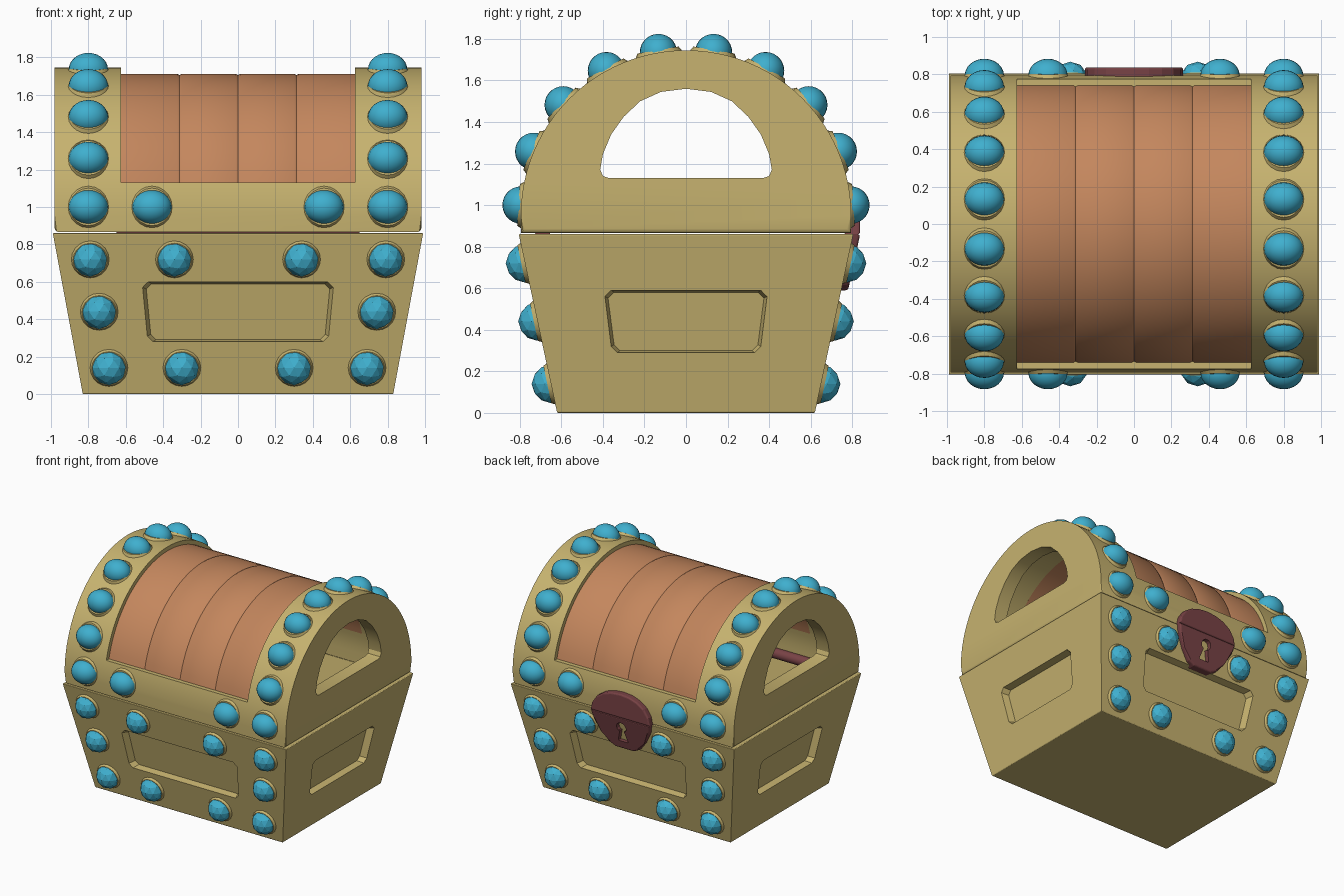
import bpy, bmesh
from math import sin, cos, pi, radians, asin
from mathutils import Vector, Matrix

if "Cube" in bpy.data.objects:
    bpy.data.objects.remove(bpy.data.objects["Cube"])


def material(name, rgb):
    m = bpy.data.materials.new(name)
    m.diffuse_color = (*rgb, 1)
    m.use_nodes = True
    m.node_tree.nodes["Principled BSDF"].inputs["Base Color"].default_value = m.diffuse_color
    return m


GOLD = material("gold", (0.57, 0.45, 0.16))
WOOD = material("wood", (0.55, 0.24, 0.11))
TEAL = material("gem", (0.05, 0.43, 0.62))
RED = material("lock", (0.19, 0.055, 0.06))


def finish(name, bm, mat=None, smooth=False):
    bmesh.ops.recalc_face_normals(bm, faces=bm.faces)
    me = bpy.data.meshes.new(name)
    bm.to_mesh(me)
    bm.free()
    ob = bpy.data.objects.new(name, me)
    bpy.context.collection.objects.link(ob)
    if mat:
        me.materials.append(mat)
    if smooth:
        shade(ob)
    return ob


def activate(ob):
    bpy.ops.object.select_all(action='DESELECT')
    ob.select_set(True)
    bpy.context.view_layer.objects.active = ob


def shade(ob, angle=35):
    activate(ob)
    bpy.ops.object.shade_smooth_by_angle(angle=radians(angle))


def loft(name, a, b, mat=None, bevel=0):
    """Solid between two matching rings of points."""
    bm = bmesh.new()
    va, vb = [bm.verts.new(p) for p in a], [bm.verts.new(p) for p in b]
    caps = [bm.faces.new(va), bm.faces.new(vb)]
    n = len(a)
    for i in range(n):
        j = (i + 1) % n
        bm.faces.new((va[i], va[j], vb[j], vb[i]))
    if bevel:
        edges = {e for f in caps for e in f.edges}
        bmesh.ops.bevel(bm, geom=list(edges), offset=bevel, segments=3,
                        profile=0.5, affect='EDGES')
    return finish(name, bm, mat)


def cut(ob, cutter):
    cutter.hide_render = True
    m = ob.modifiers.new("cut", 'BOOLEAN')
    m.operation, m.solver, m.object = 'DIFFERENCE', 'EXACT', cutter
    activate(ob)
    bpy.ops.object.modifier_apply(modifier=m.name)
    bpy.data.objects.remove(cutter)


def rect(x, y, z):
    return [(-x, -y, z), (x, -y, z), (x, y, z), (-x, y, z)]


# Tapered chest body, hollow inside
H = 0.86


def wall(z, side):
    return (0.83 + 0.16 * z / H) if side else (0.62 + 0.185 * z / H)


body = loft("chest_body", rect(0.83, 0.62, 0), rect(0.99, 0.805, H), GOLD, 0.006)
cut(body, loft("hollow", rect(0.745, 0.535, 0.1), rect(0.905, 0.72, H + 0.06)))

# Recessed panels on all four walls
for side in (False, True):
    top, bot, z0, z1 = (0.39, 0.36, 0.29, 0.59) if side else (0.51, 0.485, 0.28, 0.6)
    c = 0.03
    outline = [(bot - c, z0), (bot, z0 + c), (top, z1 - c), (top - c, z1)]
    outline += [(-u, z) for u, z in reversed(outline)]
    for s in (-1, 1):
        rings = []
        for d in (0.03, -0.055):
            ring = []
            for u, z in outline:
                zz = 0.44 + (z - 0.44) * (1 + 1.2 * d)
                uu, w = u * (1 + 0.7 * d), s * (wall(zz, side) + d)
                ring.append((w, uu, zz) if side else (uu, w, zz))
            rings.append(ring)
        cut(body, loft("recess", *rings))

# Arched lid with open ends
CZ = 0.95


def arch(x, r, base, n=48):
    pts = [(x, r * cos(pi * i / n), CZ + r * sin(pi * i / n)) for i in range(n + 1)]
    return [(x, r, base)] + pts + [(x, -r, base)]


lid = loft("lid_frame", arch(-0.98, 0.795, 0.866), arch(0.98, 0.795, 0.866), GOLD, 0.02)
cut(lid, loft("hollow", arch(-0.87, 0.7, 0.7), arch(0.87, 0.7, 0.7)))
win = [(0.37, 1.13), (0.4, 1.14), (0.413, 1.17), (0.4, 1.245), (0.36, 1.34), (0.3, 1.425),
       (0.22, 1.5), (0.12, 1.545), (0, 1.56)]
win += [(-y, z) for y, z in reversed(win[:-1])]
cut(lid, loft("window", [(-1.2, y, z) for y, z in win], [(1.2, y, z) for y, z in win]))
cut(lid, loft("opening", rect(0.625, 1, 1.13), rect(0.625, 1, 2)))
shade(lid, 30)

# Curved wooden planks filling the lid, with shallow seams
bm = bmesh.new()
a0 = asin((1.13 - CZ) / 0.762)
xs, rs = [-0.625], [0.762]
for k in range(1, 4):
    x = -0.625 + 1.25 * k / 4
    xs += [x - 0.012, x, x + 0.012]
    rs += [0.762, 0.756, 0.762]
xs.append(0.625)
rs.append(0.762)
loop = list(zip(xs, rs)) + [(0.625, 0.7), (-0.625, 0.7)]
prev, N = None, 40
for i in range(N + 1):
    a = a0 + (pi - 2 * a0) * i / N
    row = [bm.verts.new((x, r * cos(a), CZ + r * sin(a))) for x, r in loop]
    if prev:
        for j in range(len(row)):
            k = (j + 1) % len(row)
            bm.faces.new((prev[j], prev[k], row[k], row[j]))
    if i in (0, N):
        bm.faces.new(row)
    prev = row
finish("lid_planks", bm, WOOD, True)


# Gems with raised gold settings
def setting(bm, p, normal, r):
    rot = Vector(normal).to_track_quat('Z', 'Y').to_matrix().to_4x4()
    bmesh.ops.create_cone(bm, cap_ends=True, segments=20, radius1=r * 1.3, radius2=r * 1.08,
                          depth=0.035, matrix=Matrix.Translation(p) @ rot)


gems, cut_gems, settings = bmesh.new(), bmesh.new(), bmesh.new()
lid_spots = []
for i in range(10):
    a = radians(3.6 + 19.2 * i)
    lid_spots += [(x, a) for x in (-0.8, 0.8)]
    if i in (0, 9):
        lid_spots += [(x, a) for x in (-0.46, 0.46)]
for x, a in lid_spots:
    p = (x, 0.795 * cos(a), CZ + 0.795 * sin(a))
    bmesh.ops.create_uvsphere(gems, u_segments=24, v_segments=14, radius=0.09,
                              matrix=Matrix.Translation(p) @ Matrix.Diagonal((1.17, 1, 1, 1)))
    setting(settings, (x, 0.79 * cos(a), CZ + 0.79 * sin(a)), (0, cos(a), sin(a)), 0.093)
for x, z in ((0.79, 0.72), (0.34, 0.72), (0.742, 0.44), (0.69, 0.14), (0.3, 0.14)):
    for sx in (-1, 1):
        for sy in (-1, 1):
            p = (sx * x, sy * wall(z, False), z)
            bmesh.ops.create_icosphere(cut_gems, subdivisions=2, radius=0.093,
                                       matrix=Matrix.Translation(p))
            setting(settings, p, (0, sy, -0.21), 0.085)
finish("lid_gems", gems, TEAL, True)
finish("body_gems", cut_gems, TEAL)
finish("gem_settings", settings, GOLD, True)

# Lock plate on the back: upper half on the lid, lower half follows the sloping wall
upper = [(0.262, H), (0.25, 0.92), (0.21, 0.98), (0.15, 1.02), (0.08, 1.043), (0, 1.05)]
upper += [(-x, z) for x, z in reversed(upper[:-1])]
lower = [(0.262, H), (0.245, 0.79), (0.19, 0.69), (0.13, 0.615), (0.08, 0.59)]
lower += [(-x, z) for x, z in reversed(lower)]


def plate(pts, y, slope=0.0, k=1.0):
    return [(x * k, y - slope * (H - z), H + (z - H) * k) for x, z in pts]


loft("lock_upper", plate(upper, 0.76), plate(upper, 0.838), RED, 0.012)
lock = loft("lock_lower", plate(lower, 0.77, 0.215), plate(lower, 0.838, 0.215), RED, 0.012)
key = [(0.018, 0.745), (0.045, 0.655), (-0.045, 0.655), (-0.018, 0.745)]
key += [(0.042 * cos(t), 0.775 + 0.042 * sin(t)) for t in [radians(225 - 27 * i) for i in range(11)]]
cut(lock, loft("keyhole", plate(key, 0.7), plate(key, 0.95)))

# Hinge bar inside the front edge
bm = bmesh.new()
bmesh.ops.create_cone(bm, cap_ends=True, segments=20, radius1=0.04, radius2=0.04, depth=1.3,
                      matrix=Matrix.Translation((0, -0.69, 0.88)) @ Matrix.Rotation(pi / 2, 4, 'Y'))
finish("hinge_bar", bm, RED, True)
